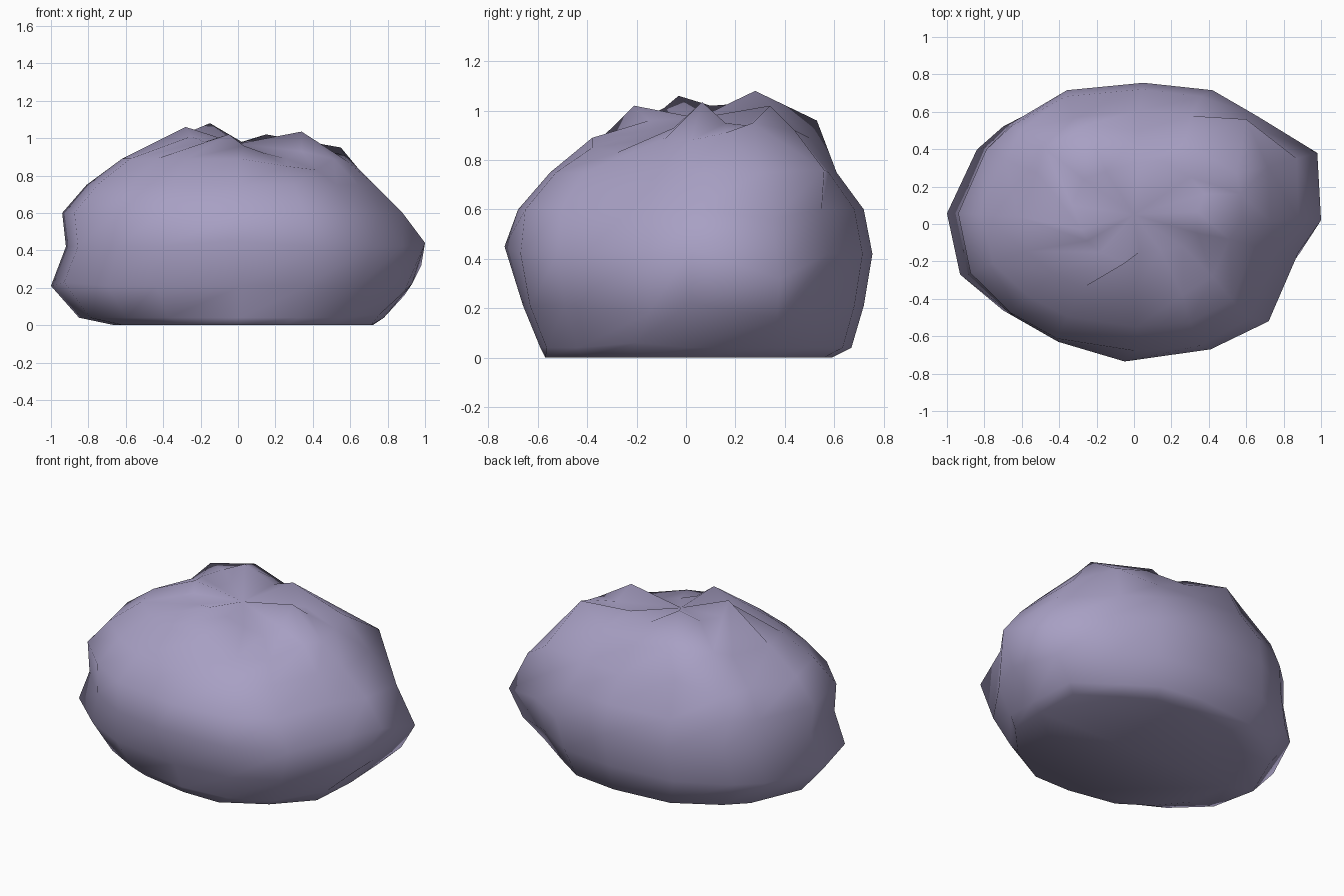
import bpy, bmesh, math

# Plan outline of the boulder, counter-clockwise from +x
outline = [(1, .02), (.98, .38), (.66, .58), (.42, .72), (.05, .76), (-.39, .72),
           (-.70, .55), (-.84, .42), (-1, .06), (-.93, -.27), (-.70, -.49),
           (-.44, -.63), (.02, -.70), (.41, -.67), (.72, -.52), (.88, -.15)]

# Height, then left, right, front and back reach of each ring
levels = [(0, .66, .72, .57, .59), (.04, .85, .78, .59, .67),
          (.21, 1.0, .90, .66, .72), (.42, .92, 1.0, .70, .755),
          (.60, .94, .86, .68, .72), (.75, .81, .73, .55, .61),
          (.89, .62, .58, .38, .50)]

# Gathered folds around the top
folds = [(.34, .065, 1.035), (.38, .16, .95), (.30, .25, .94), (.15, .34, 1.02),
         (.02, .33, .98), (-.15, .28, 1.08), (-.27, .24, 1.03), (-.33, .10, 1.02),
         (-.28, -.03, 1.06), (-.25, -.09, 1.01), (-.18, -.15, .98),
         (-.05, -.21, 1.02), (.03, -.15, .96), (.14, -.14, .92),
         (.26, -.12, .89), (.34, -.05, .93)]

# Local dents and tips: (ring, outline point) -> position
tips = {(6, 0): (.58, .02, .88), (6, 1): (.57, .16, .91), (6, 2): (.55, .27, .95),
        (6, 3): (.27, .44, .92), (6, 5): (-.25, .53, .96), (6, 6): (-.48, .41, .95),
        (6, 13): (.26, -.38, .85), (6, 14): (.42, -.28, .83),
        (5, 2): (.60, .56, .76), (5, 5): (-.32, .57, .79), (5, 6): (-.61, .50, .73),
        (4, 0): (.88, .03, .60), (4, 1): (.87, .35, .56),
        (3, 0): (1, .02, .44), (3, 1): (.98, .38, .32), (3, 12): (-.05, -.735, .45),
        (2, 0): (.93, .02, .22), (2, 1): (.89, .37, .16),
        (2, 9): (-.93, -.27, .23), (2, 15): (.89, -.15, .18),
        (1, 15): (.76, -.20, .06), (0, 15): (.71, -.22, 0), (0, 13): (.26, -.57, 0)}


def ring_points(i, level):
    z, left, right, front, back = level
    for j, (x, y) in enumerate(outline):
        sx = right if x > 0 else left
        sy = back / .76 if y > 0 else front / .70
        yield tips.get((i, j), (x * sx, y * sy, z))


bm = bmesh.new()
rings = [[bm.verts.new(p) for p in ring_points(i, lv)] for i, lv in enumerate(levels)]
rings.append([bm.verts.new(p) for p in folds])
n = len(outline)
for low, high in zip(rings, rings[1:]):
    for j in range(n):
        k = (j + 1) % n
        bm.faces.new((low[j], low[k], high[k], high[j]))

# Flat underside and the pinched centre of the top
bm.faces.new(rings[0][::-1])
centre = bm.verts.new((0, .05, .97))
for j in range(n):
    bm.faces.new((rings[-1][j], rings[-1][(j + 1) % n], centre))
bmesh.ops.recalc_face_normals(bm, faces=bm.faces)

mesh = bpy.data.meshes.new("boulder")
bm.to_mesh(mesh)
bm.free()
boulder = bpy.data.objects.new("boulder", mesh)
bpy.context.collection.objects.link(boulder)
bpy.context.view_layer.objects.active = boulder
boulder.select_set(True)
bpy.ops.object.shade_smooth_by_angle(angle=math.radians(80))

# Muted violet-grey stone
stone = bpy.data.materials.new("stone")
stone.diffuse_color = (.39, .35, .55, 1)
mesh.materials.append(stone)
